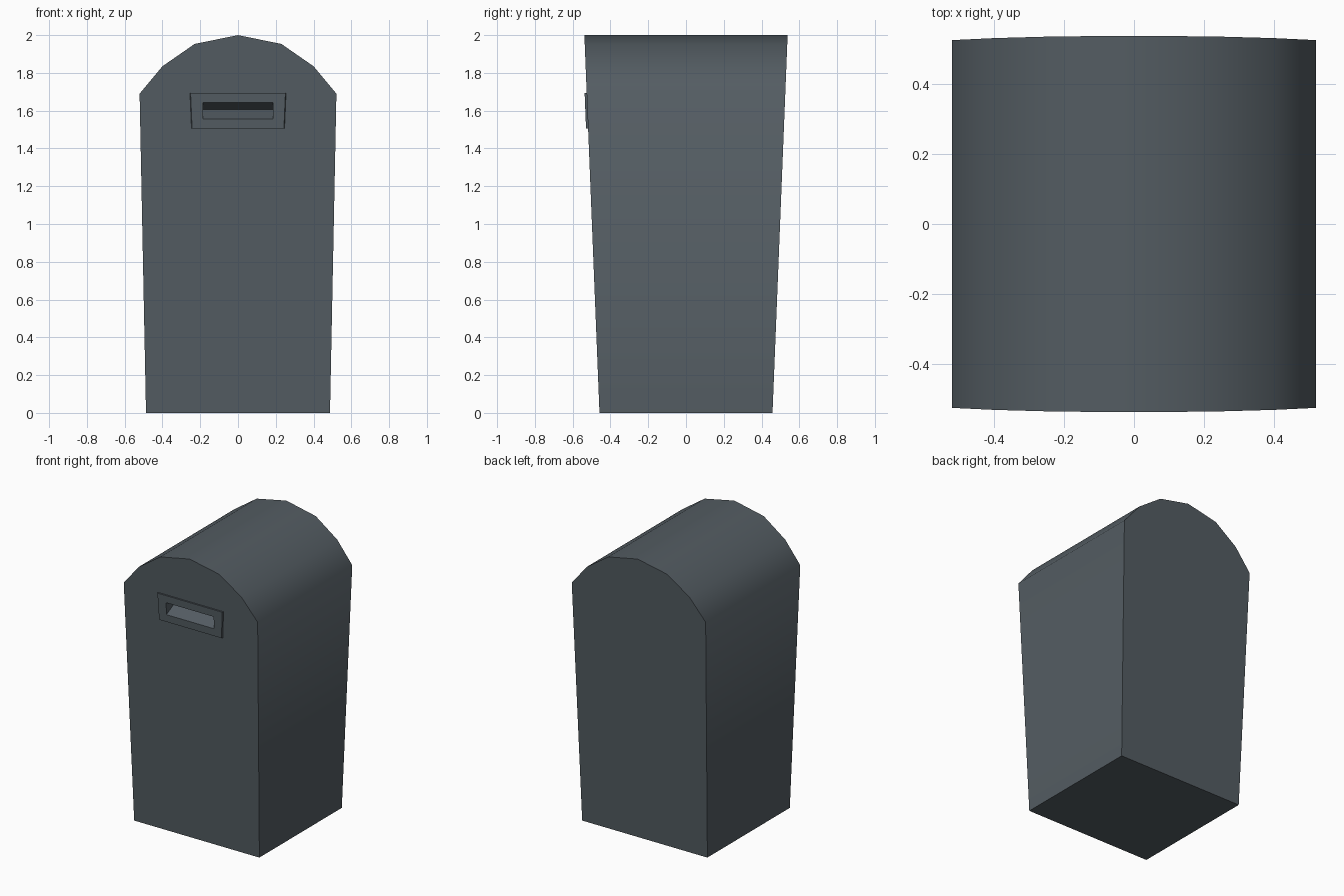
import bpy
import bmesh

default = bpy.data.objects.get("Cube")
if default:
    bpy.data.objects.remove(default, do_unlink=True)

slate = bpy.data.materials.new("slate grey")
slate.use_nodes = True
colour = (0.088, 0.108, 0.123, 1)
slate.diffuse_color = colour
slate.node_tree.nodes["Principled BSDF"].inputs["Base Color"].default_value = colour


def loft(name, ring_a, ring_b):
    """Closed solid joining two matching rings of points."""
    bm = bmesh.new()
    a = [bm.verts.new(p) for p in ring_a]
    b = [bm.verts.new(p) for p in ring_b]
    bm.faces.new(a)
    bm.faces.new(b)
    for i in range(len(a)):
        j = (i + 1) % len(a)
        bm.faces.new((a[i], a[j], b[j], b[i]))
    bmesh.ops.recalc_face_normals(bm, faces=bm.faces)
    mesh = bpy.data.meshes.new(name)
    bm.to_mesh(mesh)
    bm.free()
    mesh.materials.append(slate)
    obj = bpy.data.objects.new(name, mesh)
    bpy.context.collection.objects.link(obj)
    return obj


def select(obj):
    bpy.ops.object.select_all(action="DESELECT")
    obj.select_set(True)
    bpy.context.view_layer.objects.active = obj


def half_depth(z):
    return 0.458 + 0.04 * z


# Tapered body with an arched top
half = [(0.487, 0), (0.521, 1.69), (0.4, 1.835), (0.23, 1.953)]
profile = half + [(0, 2.0)] + [(-x, z) for x, z in reversed(half)]
body = loft("bin_body",
            [(x, -half_depth(z), z) for x, z in profile],
            [(x, half_depth(z), z) for x, z in profile])


# Raised frame around the slot
def frame_ring(inset, out):
    corners = [(-0.247, 1.505), (0.247, 1.505), (0.255, 1.693), (-0.255, 1.693)]
    return [(x - inset * (1 if x > 0 else -1), -half_depth(z) - out, z)
            for x, z in corners]


frame = loft("slot_frame", frame_ring(0, -0.002), frame_ring(0.004, 0.011))

# Wedge-shaped slot cut through frame and body
wedge = [(-0.6, 1.556), (-0.533, 1.556), (-0.433, 1.606), (-0.533, 1.642), (-0.6, 1.642)]
cutter = loft("slot_cutter",
              [(-0.185, y, z) for y, z in wedge],
              [(0.185, y, z) for y, z in wedge])
cutter.hide_render = True

for obj in (body, frame):
    cut = obj.modifiers.new("slot", "BOOLEAN")
    cut.operation = "DIFFERENCE"
    cut.solver = "EXACT"
    cut.object = cutter
    select(obj)
    bpy.ops.object.modifier_apply(modifier=cut.name)
bpy.data.objects.remove(cutter, do_unlink=True)

# Smooth arch, crisp ends
select(body)
bpy.ops.object.shade_smooth_by_angle(angle=0.85)
